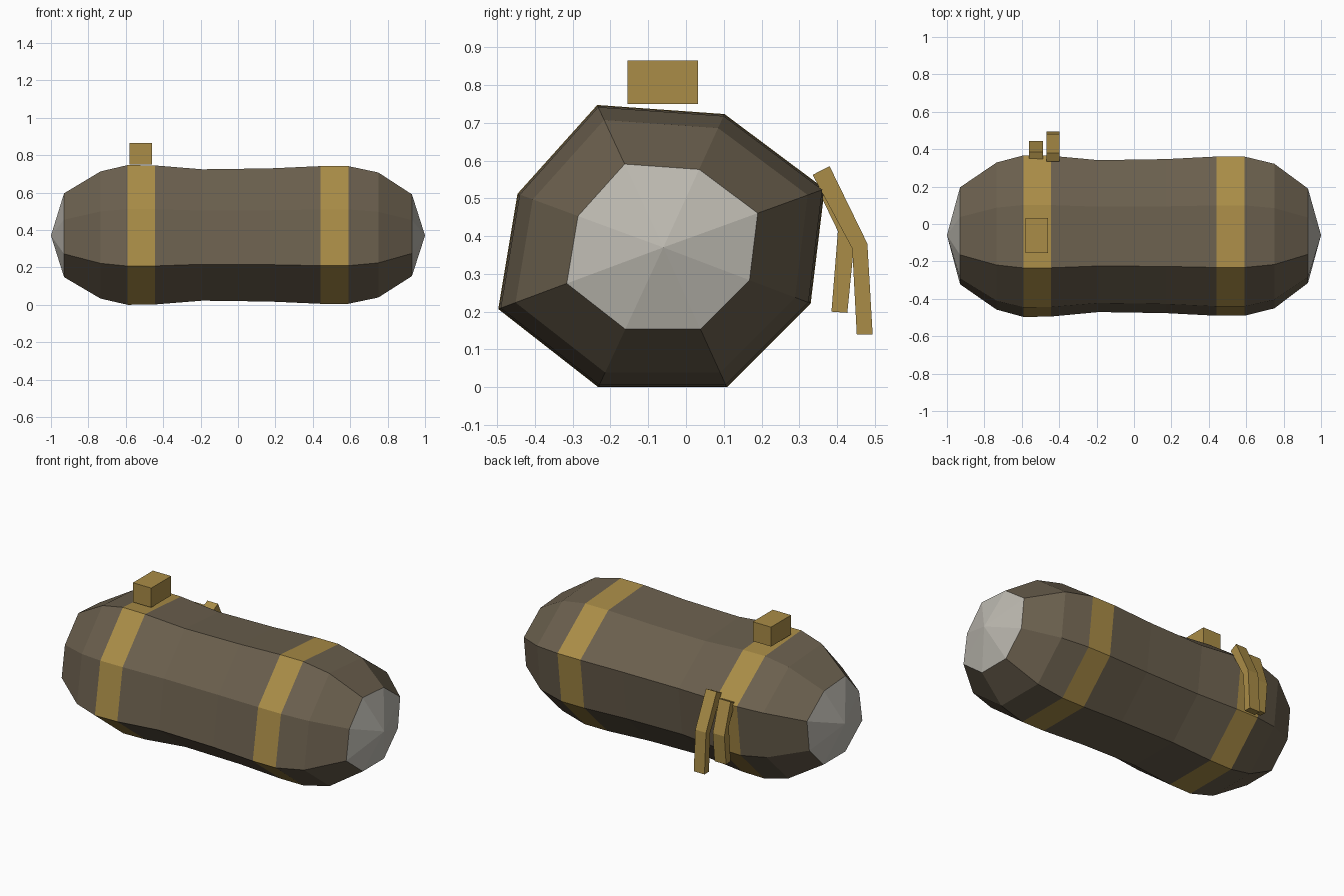
import bpy, bmesh

if "Cube" in bpy.data.objects:
    bpy.data.objects.remove(bpy.data.objects["Cube"])


def material(name, color):
    m = bpy.data.materials.new(name)
    m.diffuse_color = (*color, 1)
    m.use_nodes = True
    m.node_tree.nodes["Principled BSDF"].inputs["Base Color"].default_value = m.diffuse_color
    return m


BROWN = material("dull brown", (0.145, 0.115, 0.075))
GOLD = material("old gold", (0.40, 0.265, 0.063))
GREY = material("pale grey", (0.51, 0.49, 0.44))


def finish(name, bm, mats):
    bmesh.ops.recalc_face_normals(bm, faces=bm.faces)
    me = bpy.data.meshes.new(name)
    bm.to_mesh(me)
    bm.free()
    for m in mats:
        me.materials.append(m)
    ob = bpy.data.objects.new(name, me)
    bpy.context.collection.objects.link(ob)
    return ob


# Rolled body: uneven octagon swept along x with varying size
CY, CZ = -0.06, 0.37
OCTAGON = [(-0.235, 0.747), (0.102, 0.723), (0.367, 0.525), (0.33, 0.222),
           (0.108, 0.0), (-0.232, 0.0), (-0.497, 0.207), (-0.446, 0.512)]
STATIONS = [(-0.93, 0.60), (-0.735, 0.91), (-0.59, 1.0), (-0.445, 0.995),
            (-0.19, 0.94), (0.17, 0.953), (0.44, 0.985), (0.59, 0.985),
            (0.75, 0.895), (0.93, 0.585)]
BANDS = (2, 6)  # segments wrapped by a strap

bm = bmesh.new()
rings = [[bm.verts.new((x, CY + (y - CY) * s, CZ + (z - CZ) * s))
          for y, z in OCTAGON] for x, s in STATIONS]
for i in range(len(rings) - 1):
    for k in range(8):
        n = (k + 1) % 8
        f = bm.faces.new((rings[i][k], rings[i][n], rings[i + 1][n], rings[i + 1][k]))
        f.material_index = 1 if i in BANDS else 0

# Shallow pointed end caps
for ring, x in ((rings[0], -1.0), (rings[-1], 1.0)):
    tip = bm.verts.new((x, CY, CZ))
    for k in range(8):
        f = bm.faces.new((ring[k], ring[(k + 1) % 8], tip))
        f.material_index = 2
finish("rolled_body", bm, [BROWN, GOLD, GREY])


def extruded(name, profile, x0, x1):
    """Extrude a (y, z) outline from x0 to x1."""
    bm = bmesh.new()
    a = [bm.verts.new((x0, y, z)) for y, z in profile]
    b = [bm.verts.new((x1, y, z)) for y, z in profile]
    n = len(profile)
    for i in range(n):
        j = (i + 1) % n
        bm.faces.new((a[i], a[j], b[j], b[i]))
    # Split the caps in quads from both ends of the outline
    for v in (a, b):
        for i in range(n // 2 - 1):
            bm.faces.new((v[i], v[i + 1], v[n - 2 - i], v[n - 1 - i]))
    return finish(name, bm, [GOLD])


# Knot block on top of the strap
extruded("buckle_block", [(-0.155, 0.75), (0.032, 0.75), (0.032, 0.865), (-0.155, 0.865)],
         -0.58, -0.46)

# Bent loose strap ends hanging at the back
extruded("long_strap_end", [(0.38, 0.585), (0.48, 0.38), (0.494, 0.139),
                            (0.452, 0.139), (0.44, 0.367), (0.335, 0.562)], -0.467, -0.397)
extruded("short_strap_end", [(0.385, 0.552), (0.444, 0.37), (0.427, 0.197),
                             (0.385, 0.2), (0.402, 0.413), (0.343, 0.535)], -0.562, -0.486)
